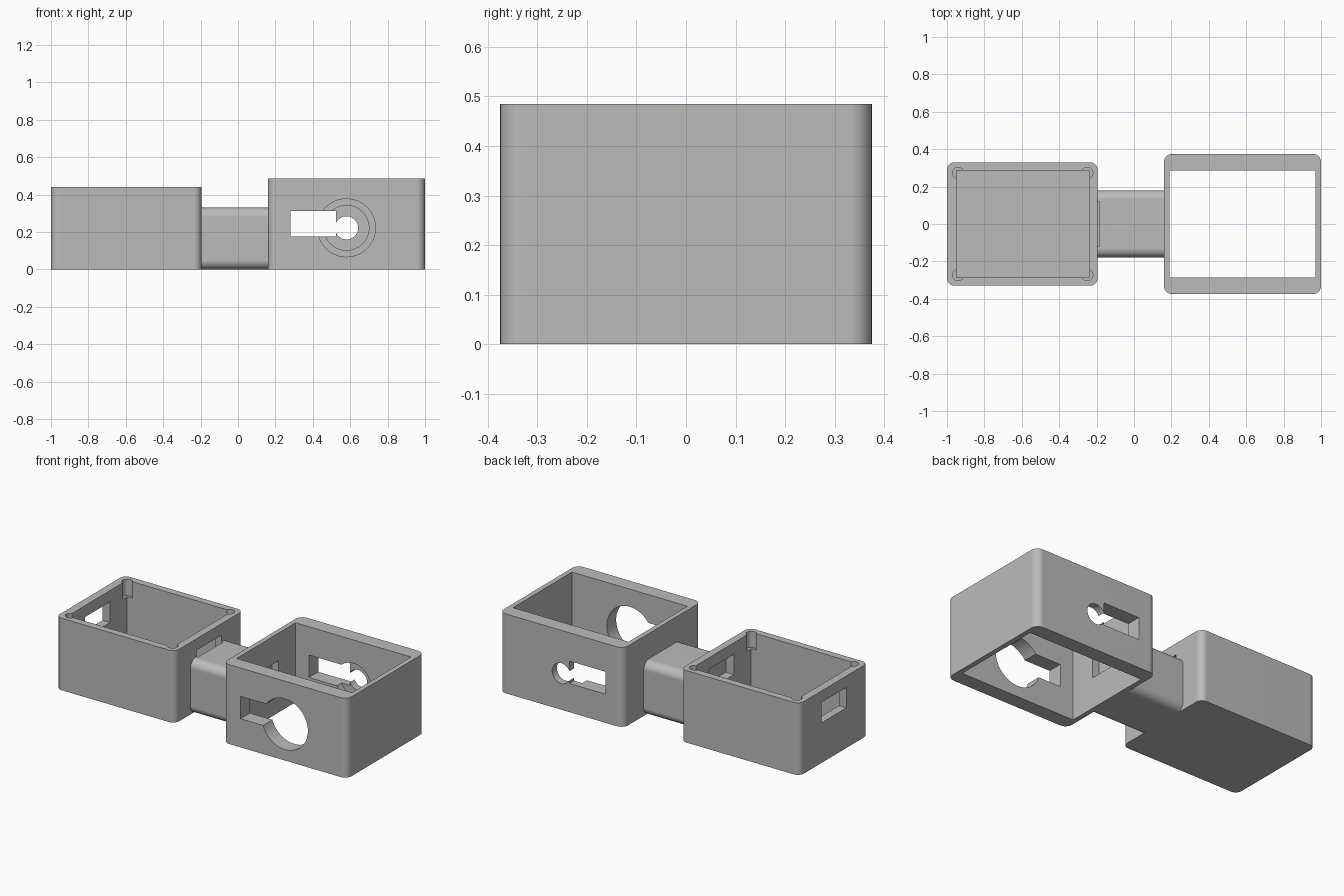
import bpy, bmesh, math
from mathutils import Matrix, Vector

cube = bpy.data.objects.get("Cube")
if cube:
    bpy.data.objects.remove(cube, do_unlink=True)

grey = bpy.data.materials.new("plain grey")
grey.use_nodes = True
grey.diffuse_color = (0.5, 0.5, 0.5, 1)
bsdf = grey.node_tree.nodes["Principled BSDF"]
bsdf.inputs["Base Color"].default_value = (0.5, 0.5, 0.5, 1)
bsdf.inputs["Roughness"].default_value = 0.6


def finish(name, bm):
    mesh = bpy.data.meshes.new(name)
    bm.to_mesh(mesh)
    bm.free()
    mesh.materials.append(grey)
    obj = bpy.data.objects.new(name, mesh)
    bpy.context.collection.objects.link(obj)
    return obj


def block(name, low, high, radius=0, axis=2):
    """Box between two corners, with the edges along one axis rounded."""
    low, high = Vector(low), Vector(high)
    bm = bmesh.new()
    bmesh.ops.create_cube(bm, size=1)
    for v in bm.verts:
        v.co = (low + high) / 2 + v.co * (high - low)
    if radius:
        edges = [e for e in bm.edges
                 if abs((e.verts[0].co - e.verts[1].co).normalized()[axis]) > 0.9]
        bmesh.ops.bevel(bm, geom=edges, offset=radius, segments=8,
                        profile=0.5, affect='EDGES')
    return finish(name, bm)


def rod(name, centre, radius, length, along_y=False):
    """Cylinder along z, or along y."""
    bm = bmesh.new()
    turn = Matrix.Rotation(math.pi / 2, 4, 'X') if along_y else Matrix()
    bmesh.ops.create_cone(bm, cap_ends=True, segments=48, radius1=radius,
                          radius2=radius, depth=length,
                          matrix=Matrix.Translation(centre) @ turn)
    return finish(name, bm)


def cut(obj, cutters):
    for c in cutters:
        c.hide_render = True
        mod = obj.modifiers.new("cut", 'BOOLEAN')
        mod.operation = 'DIFFERENCE'
        mod.solver = 'EXACT'
        mod.object = c
        bpy.context.view_layer.objects.active = obj
        bpy.ops.object.modifier_apply(modifier=mod.name)


# Main parts
small_case = block("small_case", (-1, -0.33, 0), (-0.195, 0.33, 0.44), 0.04)
large_case = block("large_case", (0.16, -0.375, 0), (1, 0.375, 0.485), 0.045)
connector = block("connector", (-0.197, -0.18, 0), (0.162, 0.18, 0.33), 0.05, axis=0)

# Small case: tray cavity, end windows and corner screw holes
end_window = block("end_window_cutter", (-1.05, -0.12, 0.245), (-0.185, 0.12, 0.37))
small_cuts = [block("tray_cutter", (-0.95, -0.287, 0.05), (-0.24, 0.287, 0.6)), end_window]
for x in (-0.94, -0.25):
    for y in (-0.273, 0.273):
        small_cuts.append(rod("screw_hole_cutter", (x, y, 0.44), 0.03, 0.2))
cut(small_case, small_cuts)

# Large case: open frame, side slots, stepped round opening and wire slot
wire_slot = block("wire_slot_cutter", (0.145, -0.12, 0.19), (0.25, 0.12, 0.315))
large_cuts = [
    block("frame_cutter", (0.19, -0.285, -0.2), (0.97, 0.285, 0.7)),
    block("side_slot_cutter", (0.28, -0.5, 0.175), (0.525, 0.5, 0.312)),
    rod("front_opening_cutter", (0.58, -0.33, 0.222), 0.155, 0.2, True),
    rod("back_step_cutter", (0.58, 0.28, 0.222), 0.12, 0.1, True),
    rod("back_opening_cutter", (0.58, 0.33, 0.222), 0.062, 0.2, True),
    wire_slot,
]
cut(large_case, large_cuts)

# The windows run slightly into the connector
cut(connector, [end_window, wire_slot])

for c in set(small_cuts + large_cuts):
    bpy.data.objects.remove(c, do_unlink=True)

# Smooth rounded edges, crisp corners
for obj in (small_case, large_case, connector):
    bpy.ops.object.select_all(action='DESELECT')
    obj.select_set(True)
    bpy.context.view_layer.objects.active = obj
    bpy.ops.object.shade_smooth_by_angle(angle=math.radians(30))
    mod = obj.modifiers.new("even_shading", 'WEIGHTED_NORMAL')
    mod.keep_sharp = True
